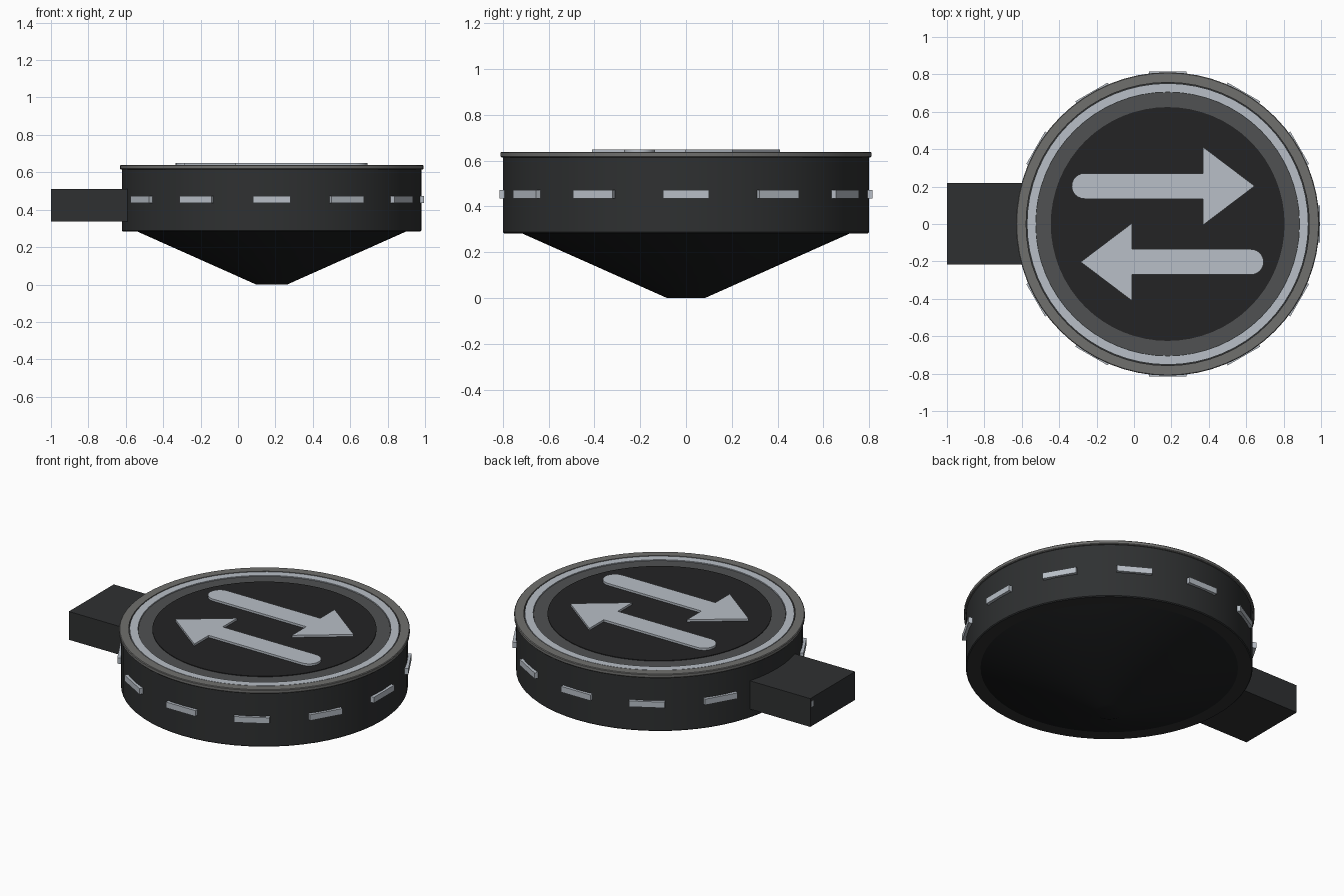
import bpy, bmesh
from math import sin, cos, pi, radians

if "Cube" in bpy.data.objects:
    bpy.data.objects.remove(bpy.data.objects["Cube"])

CX = 0.18  # disc axis


def material(name, rgb):
    m = bpy.data.materials.new(name)
    m.diffuse_color = (*rgb, 1)
    m.use_nodes = True
    m.node_tree.nodes["Principled BSDF"].inputs["Base Color"].default_value = m.diffuse_color
    return m


SHELL = material("shell_dark", (0.028, 0.03, 0.031))
CONE = material("cone_black", (0.012, 0.013, 0.014))
FACE = material("face_black", (0.017, 0.017, 0.018))
PLATE = material("plate_grey", (0.08, 0.082, 0.084))
RIM = material("rim_grey", (0.16, 0.16, 0.155))
LIGHT = material("light_grey", (0.48, 0.52, 0.57))


def finish(name, bm, mat, smooth=True):
    bmesh.ops.recalc_face_normals(bm, faces=bm.faces)
    me = bpy.data.meshes.new(name)
    bm.to_mesh(me)
    bm.free()
    me.materials.append(mat)
    ob = bpy.data.objects.new(name, me)
    bpy.context.collection.objects.link(ob)
    if smooth:
        bpy.ops.object.select_all(action='DESELECT')
        ob.select_set(True)
        bpy.context.view_layer.objects.active = ob
        bpy.ops.object.shade_smooth_by_angle(angle=radians(30))
    return ob


def lathe(name, profile, mat, closed=False, n=64):
    """Revolve (radius, z) points; open profiles get end caps, closed ones make a ring."""
    bm = bmesh.new()
    rings = [[bm.verts.new((CX + r * cos(2 * pi * i / n), r * sin(2 * pi * i / n), z))
              for i in range(n)] for r, z in profile]
    pairs = list(zip(rings, rings[1:]))
    if closed:
        pairs.append((rings[-1], rings[0]))
    else:
        bm.faces.new(rings[0])
        bm.faces.new(rings[-1])
    for a, b in pairs:
        for i in range(n):
            j = (i + 1) % n
            bm.faces.new((a[i], a[j], b[j], b[i]))
    return finish(name, bm, mat)


def box(name, lo, hi, mat):
    bm = bmesh.new()
    bmesh.ops.create_cube(bm, size=1)
    for v in bm.verts:
        v.co = [(a + b) / 2 + c * (b - a) for a, b, c in zip(lo, hi, v.co)]
    return finish(name, bm, mat, False)


# Body: drum, funnel base and rim
lathe("drum", [(0.795, 0.283), (0.80, 0.288), (0.80, 0.625)], SHELL)
lathe("funnel_base", [(0.083, 0), (0.72, 0.284)], CONE)
lathe("rim", [(0.757, 0.615), (0.807, 0.615), (0.811, 0.619), (0.811, 0.635),
              (0.807, 0.639), (0.757, 0.639)], RIM, closed=True)

# Top face: plate, light ring and black dial
lathe("top_plate", [(0.703, 0.61), (0.703, 0.633)], PLATE)
lathe("light_ring", [(0.705, 0.61), (0.752, 0.61), (0.752, 0.638), (0.705, 0.638)],
      LIGHT, closed=True)
lathe("dial", [(0.625, 0.61), (0.625, 0.637)], FACE)


# Arrows: rounded tail, straight shaft, triangular head; second is the first turned half round
def arrow(name, turn):
    tail = [(-0.445 + 0.068 * cos(a), 0.203 + 0.068 * sin(a))
            for a in [pi / 2 + pi * i / 12 for i in range(13)]]
    outline = tail + [(0.19, 0.135), (0.19, -0.005), (0.465, 0.203), (0.19, 0.411), (0.19, 0.271)]
    bm = bmesh.new()
    face = bm.faces.new([bm.verts.new((CX + turn * x, turn * y, 0.63)) for x, y in outline])
    ext = bmesh.ops.extrude_face_region(bm, geom=[face])["geom"]
    bmesh.ops.translate(bm, vec=(0, 0, 0.02),
                        verts=[g for g in ext if isinstance(g, bmesh.types.BMVert)])
    finish(name, bm, LIGHT)


arrow("arrow_right", 1)
arrow("arrow_left", -1)

# Side lamps around the drum
for i in range(12):
    lamp = box(f"side_lamp_{i + 1}", (0.78, -0.1, -0.018), (0.815, 0.1, 0.018), LIGHT)
    lamp.location = (CX, 0, 0.454)
    lamp.rotation_euler.z = i * pi / 6

# Connector block with a small marker on its end
box("connector_block", (-1.0, -0.216, 0.337), (-0.59, 0.22, 0.511), SHELL)
box("end_marker", (-1.001, 0.19, 0.455), (-0.97, 0.21, 0.49), LIGHT)
